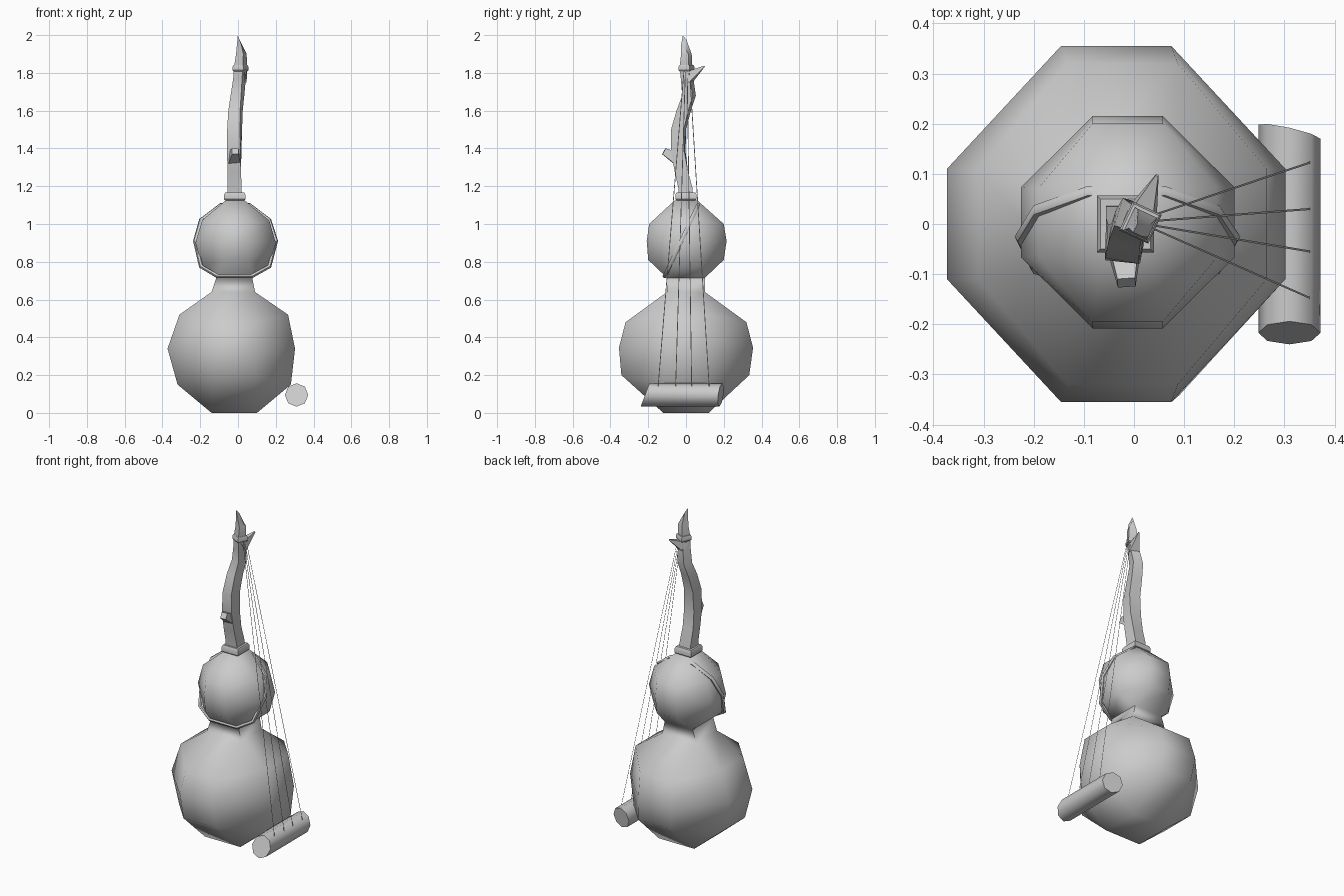
import bpy, bmesh, math
from mathutils import Vector

if "Cube" in bpy.data.objects:
    bpy.data.objects.remove(bpy.data.objects["Cube"])


def finish(name, verts, faces, angle=60):
    bm = bmesh.new()
    vs = [bm.verts.new(v) for v in verts]
    for f in faces:
        bm.faces.new([vs[i] for i in f])
    bmesh.ops.remove_doubles(bm, verts=bm.verts, dist=0.0005)
    bmesh.ops.recalc_face_normals(bm, faces=bm.faces)
    me = bpy.data.meshes.new(name)
    bm.to_mesh(me)
    bm.free()
    ob = bpy.data.objects.new(name, me)
    bpy.context.collection.objects.link(ob)
    bpy.ops.object.select_all(action='DESELECT')
    ob.select_set(True)
    bpy.context.view_layer.objects.active = ob
    bpy.ops.object.shade_smooth_by_angle(angle=math.radians(angle))
    return ob


def loft(name, rings, closed=False, angle=60):
    """Skin a list of equal-sized vertex rings, capped unless closed."""
    n, m = len(rings[0]), len(rings)
    faces = []
    for r in range(m if closed else m - 1):
        a, b = r * n, ((r + 1) % m) * n
        faces += [(a + i, a + (i + 1) % n, b + (i + 1) % n, b + i) for i in range(n)]
    if not closed:
        faces += [tuple(range(n)), tuple(range((m - 1) * n, m * n))]
    return finish(name, [v for r in rings for v in r], faces, angle)


def chamfered(zx, zy, x0, x1, y0, y1, c):
    """Chamfered-square ring; zx / zy are the heights of its x and y sides."""
    cx, cy = (x0 + x1) / 2, (y0 + y1) / 2
    sx, sy = min(c, (x1 - x0) / 2), min(c, (y1 - y0) / 2)
    return [(x1, cy - sy, zx), (x1, cy + sy, zx), (cx + sx, y1, zy), (cx - sx, y1, zy),
            (x0, cy + sy, zx), (x0, cy - sy, zx), (cx - sx, y0, zy), (cx + sx, y0, zy)]


def square(x, y, z, r, turn=45, tilt=0.0):
    """Four-sided ring of corner radius r, tilted upwards towards -x."""
    out = []
    for i in range(4):
        a = math.radians(turn + 90 * i)
        out.append((x + r * math.cos(a), y + r * math.sin(a), z - tilt * math.cos(a)))
    return out


# double gourd body with square waist
Q = 1.0
loft("gourd_body", [chamfered(*r) for r in [
    (0.00, 0.00, -0.14, 0.10, -0.12, 0.12, Q),
    (0.15, 0.20, -0.32, 0.28, -0.342, 0.335, 0.11),
    (0.34, 0.345, -0.373, 0.302, -0.355, 0.355, 0.11),
    (0.52, 0.48, -0.31, 0.265, -0.32, 0.32, 0.11),
    (0.64, 0.64, -0.14, 0.09, -0.10, 0.10, Q),
    (0.715, 0.715, -0.115, 0.075, -0.10, 0.10, Q),
    (0.775, 0.81, -0.19, 0.165, -0.20, 0.20, 0.07),
    (0.90, 0.91, -0.225, 0.20, -0.208, 0.215, 0.07),
    (1.02, 1.00, -0.19, 0.165, -0.195, 0.20, 0.07),
    (1.125, 1.125, -0.065, 0.035, -0.06, 0.06, Q)]])

# slanted cord around the upper gourd
pts = [(-0.226, 0.91), (-0.195, 0.775), (-0.11, 0.725), (0.075, 0.725), (0.165, 0.775),
       (0.20, 0.91), (0.165, 1.02), (0.06, 1.10), (-0.09, 1.10), (-0.195, 1.02)]
path = [Vector((x, -0.03 + (z - 0.9) * 0.47, z)) for x, z in pts]
axis = Vector((0, 1, -0.47)).normalized()
rings = []
for i, p in enumerate(path):
    t = (path[(i + 1) % len(path)] - path[i - 1]).normalized()
    s = t.cross(axis).normalized()
    rings.append([p + 0.012 * (math.cos(a) * s + math.sin(a) * axis)
                  for a in (k * math.pi / 3 for k in range(6))])
loft("cord", rings, closed=True)


# collars binding the branch
def collar(name, x, y, z, r, h, turn):
    loft(name, [square(x, y, z + dz * h, r * k, turn)
                for dz, k in ((-1, .85), (-.6, 1), (.4, 1), (1, .88))], angle=30)


collar("lower_collar", -0.017, 0, 1.145, 0.08, 0.023, 45)
collar("upper_collar", 0.013, 0.003, 1.825, 0.045, 0.017, 20)

# crooked branch neck with slanted cut tip
branch = [square(*b) for b in [
    (-0.018, 0.000, 1.12, 0.055, 45), (-0.018, -0.003, 1.19, 0.053, 45),
    (-0.020, -0.025, 1.28, 0.050, 45), (-0.020, -0.040, 1.38, 0.050, 40),
    (-0.018, -0.040, 1.50, 0.048, 35), (-0.013, -0.012, 1.60, 0.045, 32),
    (-0.003, 0.016, 1.68, 0.041, 28), (0.008, 0.006, 1.77, 0.036, 22),
    (0.013, 0.000, 1.83, 0.036, 20), (0.018, 0.002, 1.90, 0.030, 20)]]
branch.append(square(0.012, -0.012, 1.965, 0.014, 20, 0.035))
loft("branch_neck", branch)


# side stubs on the branch
def stub(name, a, b, ra, rb):
    a, b = Vector(a), Vector(b)
    q = (b - a).to_track_quat('Z', 'Y')
    loft(name, [[p + q @ Vector(v) for v in square(0, 0, 0, r)]
                for p, r in ((a, ra), (b, rb))])


stub("front_stub", (-0.02, -0.045, 1.345), (-0.015, -0.117, 1.385), 0.045, 0.025)
stub("back_spur", (0.012, 0.01, 1.775), (0.046, 0.097, 1.835), 0.042, 0.004)

# octagonal bridge bar with slanted ends
front_end, back_end = [], []
for i in range(8):
    a = i * math.pi / 4
    c, s = math.cos(a), math.sin(a)
    p = (0.31 + 0.062 * c, 0.095 + 0.062 * s)
    front_end.append((p[0], -0.217 + 0.023 * s, p[1]))
    back_end.append((p[0], 0.184 - 0.014 * c + 0.008 * s, p[1]))
loft("bridge_bar", [front_end, back_end])

# four flat strings
for i, (y0, y1) in enumerate(zip((-0.148, -0.055, 0.03, 0.123), (-0.010, -0.003, 0.006, 0.018))):
    w = 0.002
    finish("string_%d" % (i + 1),
           [(0.352, y0 - w, 0.135), (0.352, y0 + w, 0.135), (0.04, y1 + w, 1.82), (0.04, y1 - w, 1.82)],
           [(0, 1, 2, 3)])
